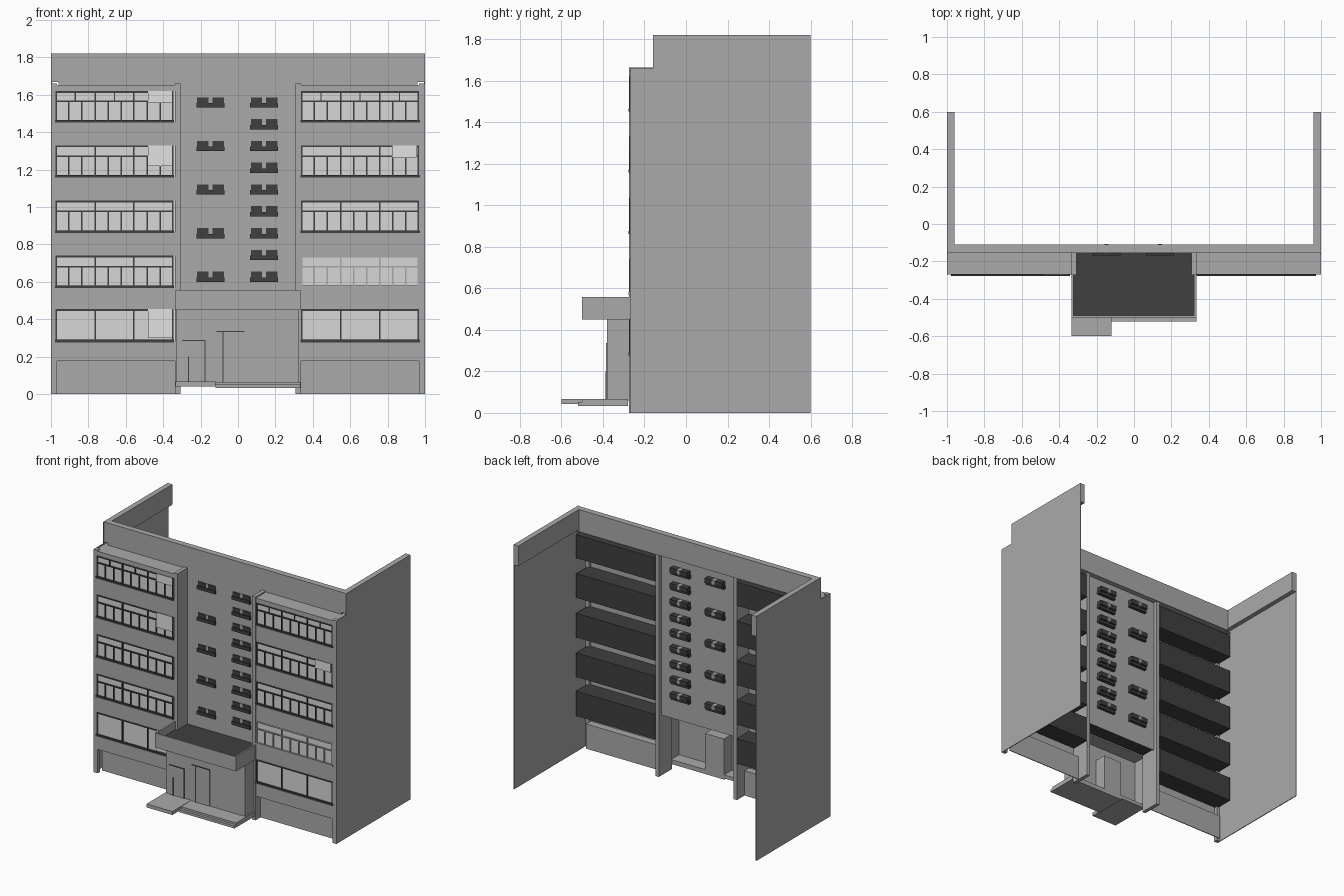
import bpy, bmesh

if "Cube" in bpy.data.objects:
    bpy.data.objects.remove(bpy.data.objects["Cube"])


def material(name, v):
    m = bpy.data.materials.new(name)
    m.diffuse_color = (v, v, v, 1)
    m.use_nodes = True
    m.node_tree.nodes["Principled BSDF"].inputs["Base Color"].default_value = m.diffuse_color
    return m


WALL = material("wall_grey", 0.40)
DARK = material("dark_grey", 0.05)
GLASS = material("window_glass", 0.68)
BLIND = material("pale_blind", 0.76)


def boxes(name, mat, items):
    """One object from boxes given as (x0, x1, y0, y1, z0, z1)."""
    bm = bmesh.new()
    for x0, x1, y0, y1, z0, z1 in items:
        vs = bmesh.ops.create_cube(bm, size=1)["verts"]
        for v in vs:
            v.co = ((x0 + x1) / 2 + v.co.x * (x1 - x0),
                    (y0 + y1) / 2 + v.co.y * (y1 - y0),
                    (z0 + z1) / 2 + v.co.z * (z1 - z0))
    me = bpy.data.meshes.new(name)
    bm.to_mesh(me)
    bm.free()
    me.materials.append(mat)
    ob = bpy.data.objects.new(name, me)
    bpy.context.collection.objects.link(ob)
    return ob


def mirrored(items):
    return items + [(-b, -a, c, d, e, f) for a, b, c, d, e, f in items]


T = 0.006                      # sheet thickness
F = -0.27                      # front of the wings
C = -0.155                     # recessed centre wall
TOP = 1.82
FLOORS = [(0.28, 0.455), (0.57, 0.74), (0.865, 1.035), (1.16, 1.33), (1.455, 1.62)]

# Side walls, thin sheets
boxes("side_walls", WALL, mirrored([
    (1 - T, 1, F, 0.6, 0, 1.66),
    (1 - T, 1, -0.16, 0.6, 1.66, TOP)]))

# Thick parapet around the roof
boxes("roof_parapet", WALL, [(-0.96, 0.96, C, -0.11, 1.655, TOP)]
      + mirrored([(0.96, 1 - T, C, 0.6, 1.67, TOP)]))

# Wing fronts: bands between the windows, end piers, roof, recessed plinth
edges = [0.18] + [z for f in FLOORS for z in f] + [1.65]
bands = [(0.335, 0.975, F, F + T, edges[i], edges[i + 1])
         for i in range(0, len(edges), 2)]
boxes("wing_bands", WALL, mirrored(bands))
boxes("wing_piers", WALL, mirrored([
    (0.967, 1 - T, F, F + 0.03, 0, 1.66),
    (0.308, 0.336, F - 0.004, -0.12, 0, 1.662)]))
boxes("wing_roofs", WALL, mirrored([(0.335, 0.995, F, -0.12, 1.645, 1.653)]))
boxes("wing_plinths", WALL, mirrored([
    (0.335, 0.97, -0.215, -0.209, 0, 0.18),
    (0.335, 0.97, F, -0.209, 0.178, 0.184)]))

# Dark rooms behind the strip windows
boxes("window_rooms", DARK, mirrored([
    (0.337, 0.985, F + 0.012, -0.115, z0 - 0.005, z1 + 0.005) for z0, z1 in FLOORS]))
boxes("strip_glass", GLASS, mirrored([
    (0.336, 0.97, F + 0.006, F + 0.011, z0, z1) for z0, z1 in FLOORS]))


def strip_frame(x0, level):
    """Frame bars of one wing window starting at x0."""
    z0, z1 = FLOORS[level]
    w, ya, yb = 0.63, F - 0.002, F + 0.008
    x1 = x0 + w
    bars = [(x0, x1, ya, yb, z1 - 0.01, z1),
            (x0 - 0.004, x1 + 0.004, F - 0.007, yb, z0 - 0.003, z0 + 0.011)]

    def post(x, a, b, h=0.004):
        bars.append((x - h, x + h, ya, yb, a, b))
    for k in range(4):
        post(x0 + 0.004 + k * (w - 0.008) / 3, z0, z1)
    if level:
        zt = z0 + 0.112
        bars.append((x0, x1, ya, yb, zt - 0.004, zt + 0.004))
        for k in range(1, 9):
            if k % 3:
                post(x0 + k * w / 9, z0, zt)
        if level == 4:
            for k in (1, 3, 5):
                post(x0 + k * w / 6, zt, z1, 0.003)
    return bars


frames, covered = [], []
for level in range(5):
    frames += strip_frame(-0.975, level)
    if level == 1:
        covered = strip_frame(0.338, level)
    else:
        frames += strip_frame(0.338, level)
boxes("strip_frames", DARK, frames)
boxes("curtained_frame", WALL, covered)

# Pale blinds over a few end panes
blinds = []
for x0, x1, level, low in [(-0.48, -0.352, 4, 0.105), (-0.48, -0.352, 3, 0.06),
                           (0.825, 0.955, 3, 0.105), (-0.48, -0.352, 0, 0.02)]:
    z0, z1 = FLOORS[level]
    blinds.append((x0, x1, F - 0.005, F - 0.001, z0 + low, z1))
boxes("blinds", BLIND, blinds)

# Centre wall and its small stair windows
boxes("centre_wall", WALL, [(-0.31, 0.31, C, C + T, 0.45, 1.66)])
spots = [(-0.147, 0.628 + i * 0.233) for i in range(5)]
spots += [(0.14, 0.628 + i * 0.1165) for i in range(9)]
sashes, sills, gaps = [], [], []
for x, z in spots:
    sills.append((x - 0.075, x + 0.075, C - 0.014, C + 0.03, z - 0.028, z - 0.004))
    for s in (-1, 1):
        cx = x + s * 0.041
        sashes.append((cx - 0.03, cx + 0.03, C - 0.006, C + 0.045, z - 0.008, z + 0.027))
    gaps.append((x - 0.011, x + 0.011, C - 0.003, C + 0.048, z - 0.005, z + 0.027))
boxes("stair_window_sills", DARK, sills)
boxes("stair_window_sashes", DARK, sashes)
boxes("stair_window_mullions", WALL, gaps)

# Entrance canopy: upstand rim around a dark roof
boxes("canopy_rim", WALL, [
    (-0.335, 0.333, -0.5, -0.49, 0.45, 0.557),
    (-0.335, -0.323, -0.49, F, 0.45, 0.557),
    (0.321, 0.333, -0.49, F, 0.45, 0.557)])
boxes("canopy_roof", DARK, [(-0.323, 0.321, -0.49, F, 0.46, 0.5),
                            (-0.308, 0.308, F, C, 0.46, 0.5)])
boxes("canopy_soffit", WALL, [(-0.323, 0.321, -0.49, F, 0.45, 0.46)])

# Entrance hall walls, vestibule and door edges
boxes("entrance_walls", WALL, [
    (-0.328, 0.325, -0.38, -0.374, 0.06, 0.45),
    (-0.328, -0.322, -0.38, F, 0.06, 0.45),
    (0.319, 0.325, -0.38, F, 0.06, 0.45)])
boxes("vestibule", WALL, [(-0.115, 0.04, -0.374, -0.28, 0.065, 0.335)])
boxes("door_panels", WALL, [
    (-0.3, -0.175, -0.384, -0.38, 0.065, 0.287),
    (-0.08, 0.035, -0.384, -0.38, 0.065, 0.335)])
boxes("door_edges", DARK, [
    (-0.178, -0.173, -0.386, -0.38, 0.065, 0.287),
    (-0.3, -0.173, -0.386, -0.38, 0.284, 0.288),
    (-0.082, -0.077, -0.386, -0.38, 0.065, 0.337),
    (-0.115, 0.035, -0.386, -0.38, 0.333, 0.337),
    (-0.267, -0.263, -0.387, -0.38, 0.065, 0.2)])

# Raised landing with a deeper step on the left
boxes("entrance_landing", WALL, [
    (-0.12, 0.335, -0.52, -0.28, 0.033, 0.052),
    (-0.12, 0.335, -0.5, -0.28, 0.052, 0.066),
    (-0.333, -0.12, -0.6, -0.28, 0.042, 0.068)])
